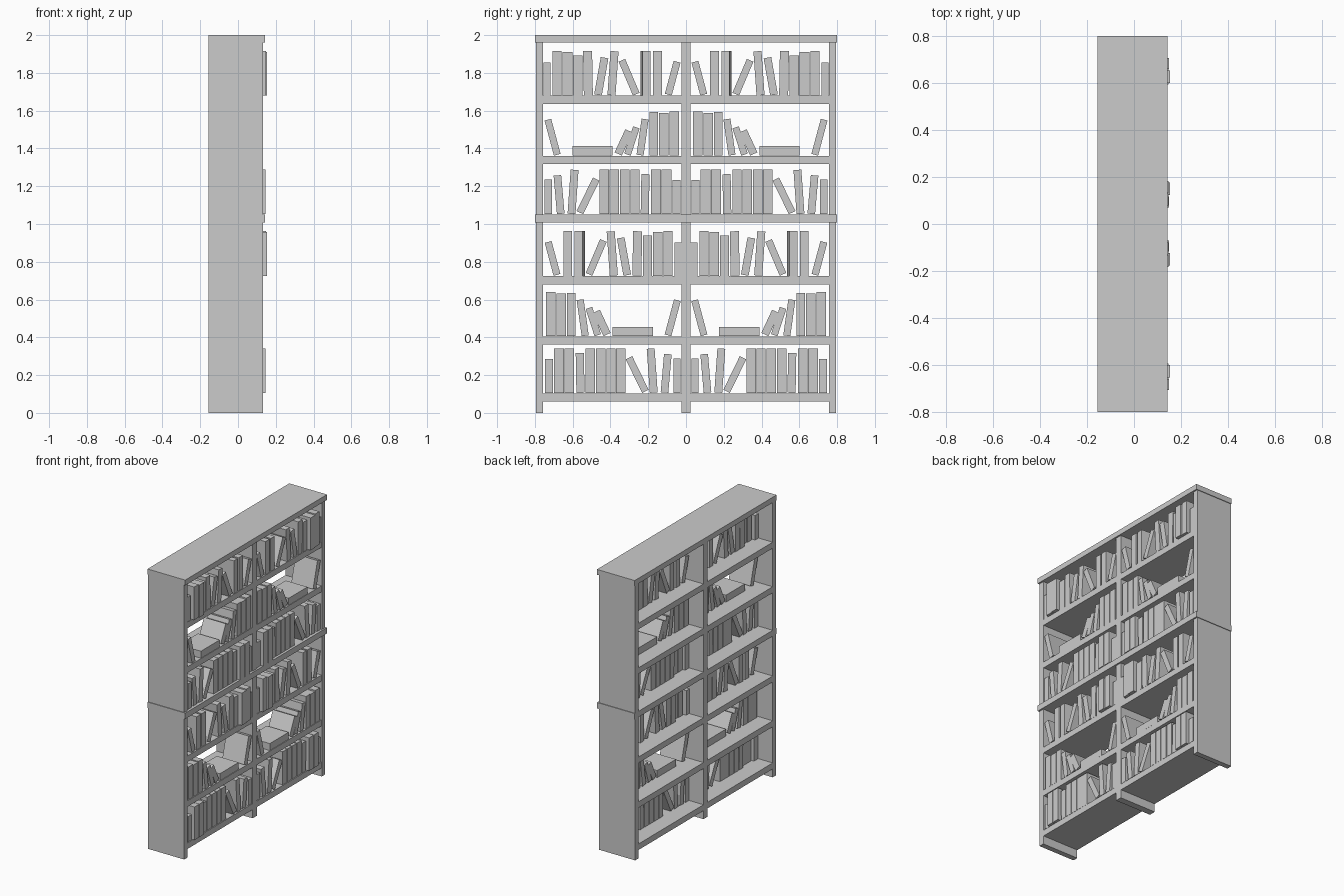
import bpy
from math import radians, sin, cos


def box(name, x, y, z):
    """Axis-aligned box from (min, max) ranges."""
    return block(name, [(a + b) / 2 for a, b in (x, y, z)], [b - a for a, b in (x, y, z)])


def block(name, centre, size, lean=0.0, turn=0.0):
    bpy.ops.mesh.primitive_cube_add(size=1, location=centre, rotation=(-lean, 0, turn))
    ob = bpy.context.object
    ob.name = name
    ob.scale = size
    return ob


BACK, FRONT = -0.155, 0.132

# Case: uprights, capping slabs and shelves
for side in (-1, 1):
    box("side_panel", (BACK, FRONT), sorted((side * 0.795, side * 0.757)), (0, 1.98))
box("centre_panel", (BACK, FRONT), (-0.024, 0.024), (0, 1.98))
box("top_slab", (BACK, 0.143), (-0.8, 0.8), (1.962, 2.0))
box("middle_slab", (BACK, 0.143), (-0.8, 0.8), (1.008, 1.05))
for z in (0.103, 0.404, 0.724, 1.361, 1.679):
    box("shelf", (BACK, 0.13), (-0.758, 0.758), (z - 0.043, z))

# Books of one bay: (y start, y end, height, lean in degrees, pulled out, turn)
top_row = [
    (-.755, -.717, .175, 0), (-.706, -.659, .236, 0, .020), (-.653, -.601, .231, 0, .025),
    (-.597, -.549, .212, 0), (-.545, -.493, .236, -1), (-.486, -.411, .204, 10),
    (-.416, -.357, .236, 4), (-.357, -.246, .194, -23), (-.242, -.187, .236, 0, 0, 4),
    (-.174, -.128, .236, 0), (-.112, -.029, .184, 15)]
middle_row = [
    (-.749, -.664, .195, -15), (-.601, -.389, .050, 0), (-.378, -.283, .140, 25),
    (-.327, -.246, .155, 18), (-.262, -.198, .196, 8), (-.193, -.148, .230, 0),
    (-.143, -.092, .226, 0), (-.087, -.037, .233, 0)]
bottom_row = [
    (-.749, -.710, .183, 0), (-.701, -.643, .207, -5), (-.627, -.569, .236, 4),
    (-.579, -.458, .194, 26), (-.457, -.407, .236, 0), (-.404, -.355, .236, 0),
    (-.350, -.300, .236, 0), (-.294, -.246, .236, 0), (-.240, -.193, .212, 1),
    (-.184, -.133, .236, 0, .018), (-.130, -.078, .236, 0, .018), (-.072, -.030, .180, 0)]


def add_book(base, y0, y1, h, lean=0, pull=0, turn=0, shift=0, mirror=1):
    # Thickness and length that fit the leaning book in its outline
    a = radians(abs(lean))
    c, s, ext = cos(a), sin(a), y1 - y0
    length = (h * c - ext * s) / (c * c - s * s)
    thick = (ext * c - h * s) / (c * c - s * s)
    if turn:
        thick -= 0.012
    depth = 0.172
    y = mirror * ((y0 + y1) / 2 + shift)
    lean_sign = mirror if lean > 0 else -mirror
    block("flat_book" if h < .1 else "book",
          (0.128 - depth / 2 + pull, y, base + h / 2), (depth, thick, length),
          a * lean_sign, radians(turn) * mirror)


# Lower bays repeat the upper ones, slid across to the other side
for bases, shift in (((1.680, 1.362, 1.052), 0), ((0.726, 0.406, 0.106), 0.777)):
    for base, row in zip(bases, (top_row, middle_row, bottom_row)):
        for item in row:
            for mirror in (1, -1):
                add_book(base, *item, shift=shift, mirror=mirror)
